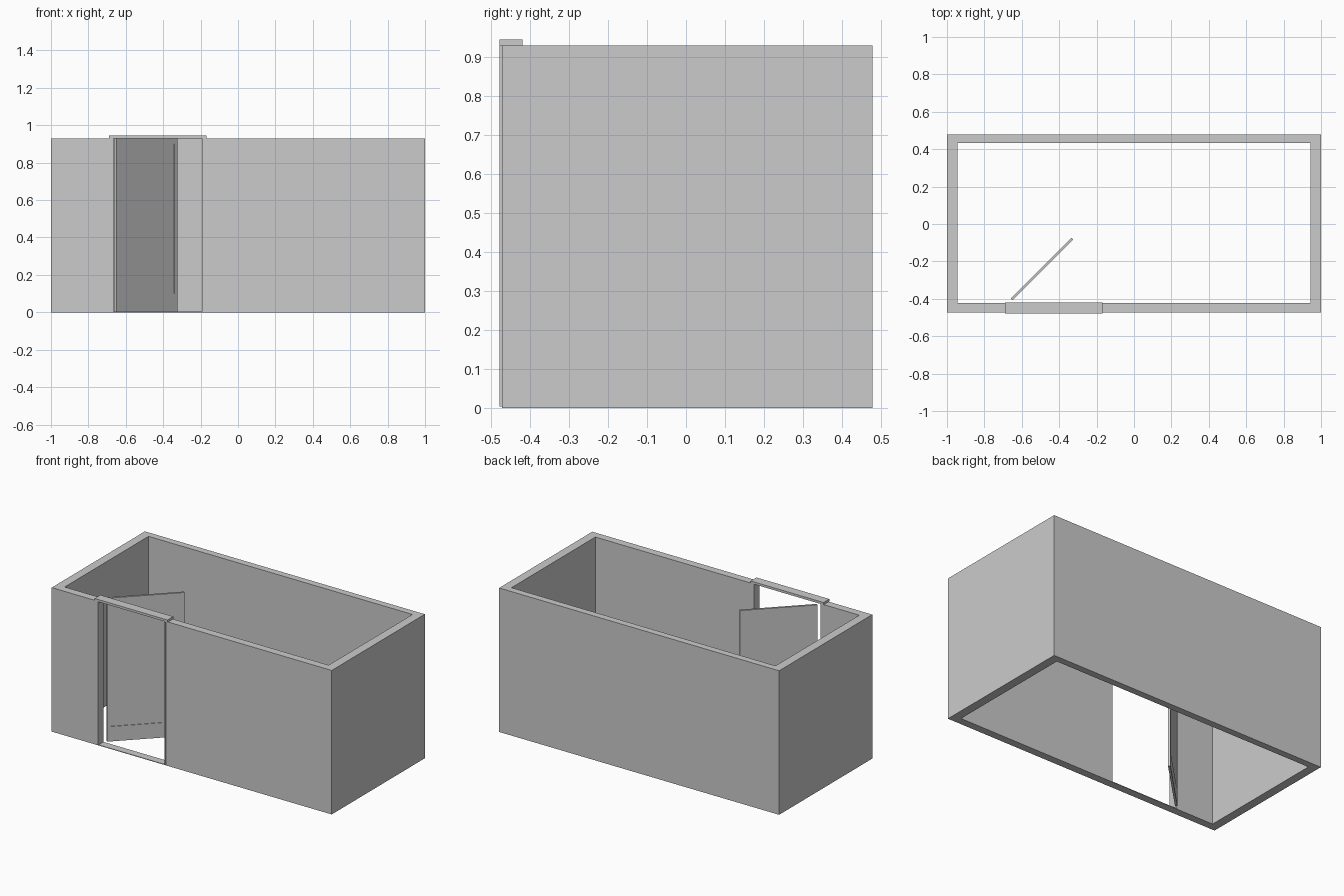
import bpy, bmesh, math
from mathutils import Matrix, Vector

if "Cube" in bpy.data.objects:
    bpy.data.objects.remove(bpy.data.objects["Cube"])

H = 0.93                       # wall height
SILL = 0.004                   # strip of wall left under the doorway
X0, X1 = -0.674, -0.184        # doorway
YF, YFI, YBI, YB = -0.472, -0.422, 0.434, 0.478
XI = 0.943                     # inner face of side walls


def finish(bm, name, matrix=None):
    bmesh.ops.recalc_face_normals(bm, faces=bm.faces)
    me = bpy.data.meshes.new(name)
    bm.to_mesh(me)
    bm.free()
    ob = bpy.data.objects.new(name, me)
    if matrix:
        ob.matrix_world = matrix
    bpy.context.collection.objects.link(ob)
    return ob


def prism(name, pts, z0, z1):
    bm = bmesh.new()
    face = bm.faces.new([bm.verts.new((x, y, z0)) for x, y in pts])
    ext = bmesh.ops.extrude_face_region(bm, geom=[face], use_keep_orig=True)
    verts = [g for g in ext["geom"] if isinstance(g, bmesh.types.BMVert)]
    bmesh.ops.translate(bm, verts=verts, vec=(0, 0, z1 - z0))
    return finish(bm, name)


def box(name, x0, x1, y0, y1, z0, z1):
    return prism(name, [(x0, y0), (x1, y0), (x1, y1), (x0, y1)], z0, z1)


# room walls: one plan outline broken at the doorway
prism("room_walls", [(X0, YF), (-1, YF), (-1, YB), (1, YB), (1, YF), (X1, YF),
                     (X1, YFI), (XI, YFI), (XI, YBI), (-XI, YBI), (-XI, YFI), (X0, YFI)], 0, H)
box("door_sill", X0, X1, YF, YFI, 0, SILL)

# door surround: two jambs and a cap
JW = 0.008
for name, x in (("left_jamb", X0), ("right_jamb", X1 - JW)):
    box(name, x, x + JW, -0.478, -0.419, SILL, H)
box("door_cap", X0 - 0.015, X1 + 0.015, -0.478, -0.419, H, 0.945)

# open door leaf with a recessed panel on both sides, hinged at its left end
L, T, DEPTH = 0.46, 0.014, 0.004
bm = bmesh.new()
bmesh.ops.create_cube(bm, size=1, matrix=Matrix.Translation((L / 2, T / 2, (H + SILL) / 2))
                      @ Matrix.Diagonal((L, T, H - SILL, 1)))
bm.normal_update()
for f in [f for f in bm.faces if abs(f.normal.y) > 0.9]:
    n = f.normal.copy()
    bmesh.ops.inset_region(bm, faces=[f], thickness=0.01)
    for v in f.verts:          # panel outline
        v.co.x = 0.017 if v.co.x < L / 2 else L - 0.021
        v.co.z = 0.1 if v.co.z < H / 2 else 0.9
    bmesh.ops.inset_region(bm, faces=[f], thickness=0.0)
    for v in f.verts:
        v.co -= n * DEPTH
finish(bm, "door_leaf", Matrix.Translation((-0.65, -0.408, 0)) @ Matrix.Rotation(math.radians(45), 4, "Z"))
